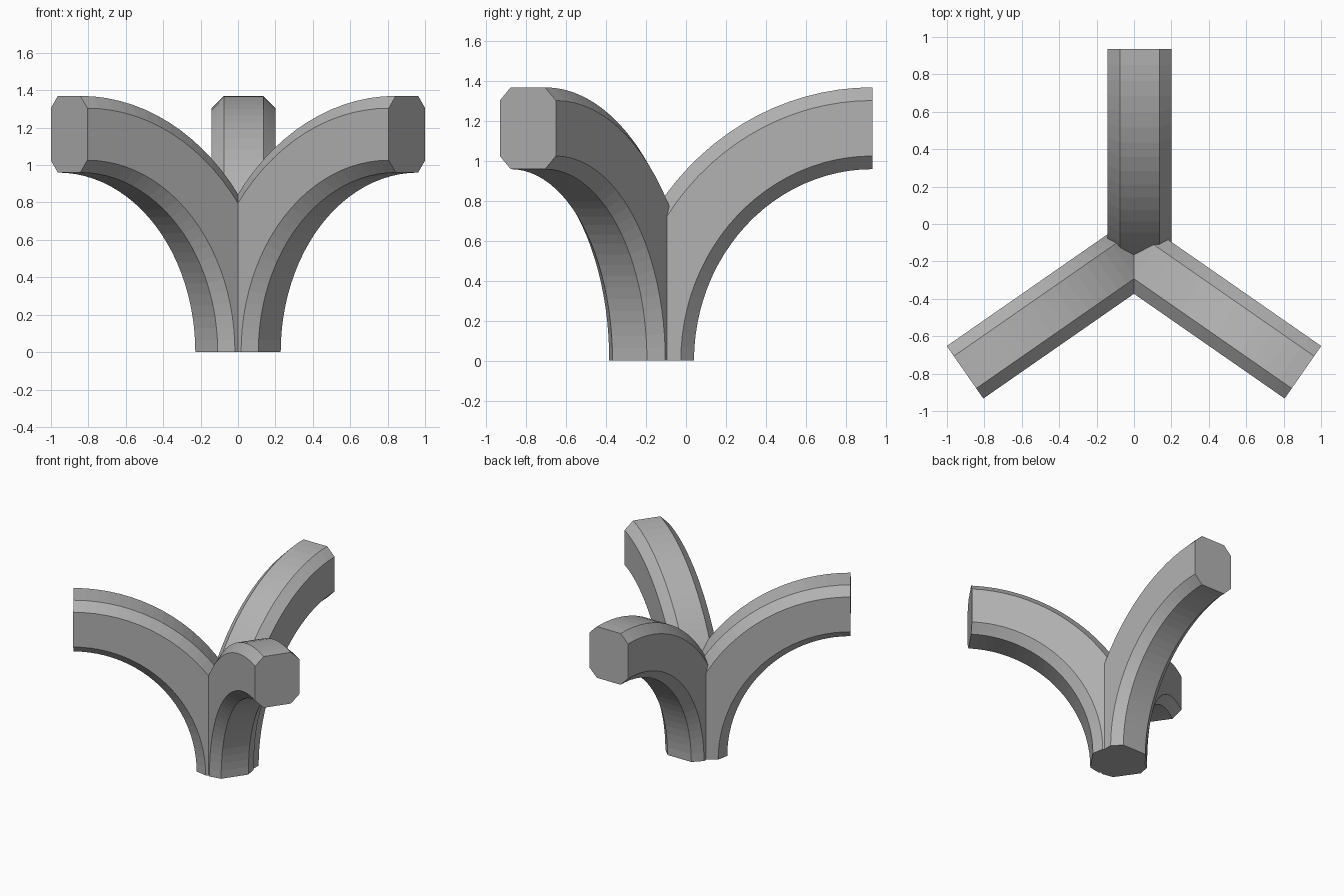
import bpy, bmesh
from math import sin, cos, pi, radians
from mathutils import Vector

if "Cube" in bpy.data.objects:
    bpy.data.objects.remove(bpy.data.objects["Cube"])

STEPS = 24
DEPTH, HALF, CH = 0.41, 0.171, 0.066     # bar section: depth, half width, chamfer
REACH, RX, RZ = 1.10, 0.895, 0.96        # arm reach and underside radii

# Chamfered section: (height above the underside, sideways offset)
SECTION = [(0, -HALF + CH), (0, HALF - CH), (CH, HALF), (DEPTH - CH, HALF),
           (DEPTH, HALF - CH), (DEPTH, -HALF + CH), (DEPTH - CH, -HALF), (CH, -HALF)]

grey = bpy.data.materials.new("dark_grey")
grey.diffuse_color = (0.45, 0.45, 0.45, 1)
grey.use_nodes = True
grey.node_tree.nodes["Principled BSDF"].inputs["Base Color"].default_value = grey.diffuse_color


def curved_arm(name, angle, origin):
    """Octagonal bar rising vertically and bending out to horizontal."""
    o = Vector(origin)
    d = Vector((cos(angle), sin(angle), 0))
    p = Vector((-sin(angle), cos(angle), 0))
    bm = bmesh.new()
    rings = []
    for i in range(STEPS + 1):
        a = pi / 2 * i / STEPS
        ring = []
        for v, w in SECTION:
            co = o + d * (REACH - (RX + v) * cos(a)) + p * w
            co.z = (RZ + v) * sin(a)
            ring.append(bm.verts.new(co))
        rings.append(ring)
    n = len(SECTION)
    for r0, r1 in zip(rings, rings[1:]):
        for j in range(n):
            k = (j + 1) % n
            bm.faces.new((r0[j], r0[k], r1[k], r1[j]))
    bm.faces.new(rings[0])
    bm.faces.new(rings[-1])
    # Trim the hidden inner side so it cannot poke through the other arms
    cut = bmesh.ops.bisect_plane(bm, geom=bm.verts[:] + bm.edges[:] + bm.faces[:],
                                 plane_co=o - d * 0.05, plane_no=d, clear_inner=True)
    edges = [e for e in cut["geom_cut"] if isinstance(e, bmesh.types.BMEdge)]
    bmesh.ops.contextual_create(bm, geom=edges)
    bmesh.ops.recalc_face_normals(bm, faces=bm.faces)
    mesh = bpy.data.meshes.new(name)
    bm.to_mesh(mesh)
    bm.free()
    mesh.materials.append(grey)
    ob = bpy.data.objects.new(name, mesh)
    bpy.context.collection.objects.link(ob)
    return ob


# Two front arms and the slightly offset back arm
side = radians(34.8)
body = curved_arm("three_way_branch", -side, (0, -0.165, 0))
others = [curved_arm("left_arm", pi + side, (0, -0.165, 0)),
          curved_arm("back_arm", pi / 2, (0.03, -0.165, 0))]

# Merge the arms into one solid joint
bpy.context.view_layer.objects.active = body
body.select_set(True)
for arm in others:
    mod = body.modifiers.new("join", 'BOOLEAN')
    mod.operation = 'UNION'
    mod.solver = 'EXACT'
    mod.object = arm
    bpy.ops.object.modifier_apply(modifier=mod.name)
    bpy.data.objects.remove(arm, do_unlink=True)
